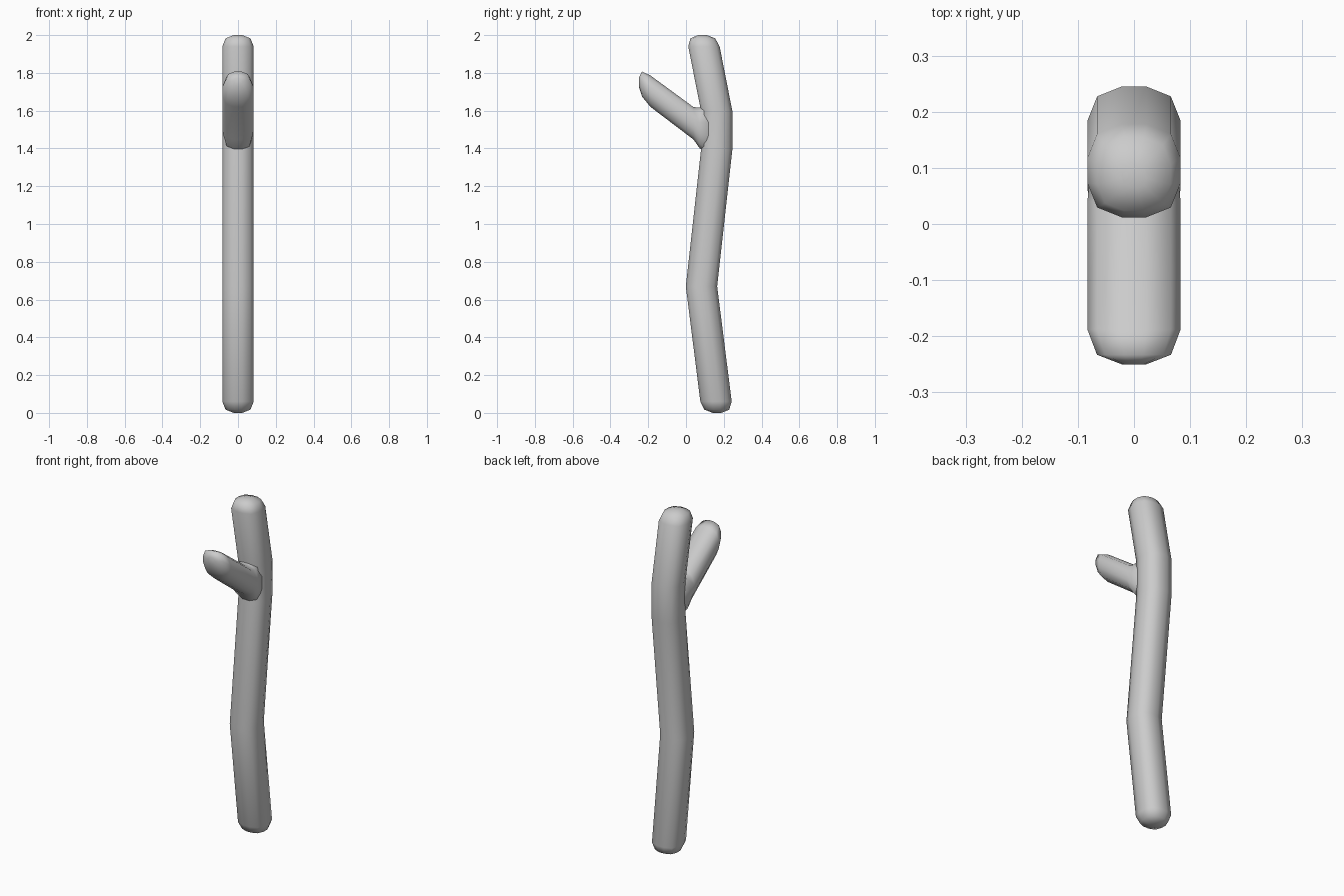
import bpy, bmesh

if "Cube" in bpy.data.objects:
    bpy.data.objects.remove(bpy.data.objects["Cube"])

# rounded 12-sided cross-section (unit radius)
QUARTER = [(1.0, 0.265), (0.79, 0.79), (0.265, 1.0)]
SECTION = (QUARTER
           + [(-a, b) for a, b in reversed(QUARTER)]
           + [(-a, -b) for a, b in QUARTER]
           + [(a, -b) for a, b in reversed(QUARTER)])
R = 0.083


def loft(name, rings):
    """Skin a list of rings of 3D points and close both ends."""
    bm = bmesh.new()
    loops = [[bm.verts.new(p) for p in ring] for ring in rings]
    n = len(SECTION)
    for a, b in zip(loops, loops[1:]):
        for i in range(n):
            j = (i + 1) % n
            bm.faces.new((a[i], a[j], b[j], b[i]))
    bm.faces.new(loops[0])
    bm.faces.new(loops[-1])
    bmesh.ops.recalc_face_normals(bm, faces=bm.faces)
    mesh = bpy.data.meshes.new(name)
    bm.to_mesh(mesh)
    bm.free()
    for p in mesh.polygons:
        p.use_smooth = True
    obj = bpy.data.objects.new(name, mesh)
    bpy.context.collection.objects.link(obj)
    return obj


# crooked trunk: horizontal rings as (centre y, z, scale), rounded at both ends
trunk = [(0.165, 0.0, 0.27), (0.163, 0.017, 0.79), (0.159, 0.06, 1),
         (0.082, 0.67, 1), (0.162, 1.39, 1), (0.162, 1.60, 1),
         (0.095, 1.94, 1), (0.089, 1.983, 0.79), (0.087, 2.0, 0.27)]
loft("trunk", [[(u * R * s, y + v * R * s, z) for u, v in SECTION]
               for y, z, s in trunk])

# side branch: upright rings as (y, centre z, half width, half height),
# flared where it leaves the trunk, rounded at the tip
branch = [(0.16, 1.50, 0.070, 0.15), (0.073, 1.508, 0.080, 0.108),
          (0.04, 1.533, R, 0.086), (-0.188, 1.703, R, 0.083),
          (-0.233, 1.741, 0.066, 0.066), (-0.25, 1.751, 0.022, 0.022)]
loft("branch", [[(u * w, y, z + v * h) for u, v in SECTION]
                for y, z, w, h in branch])
